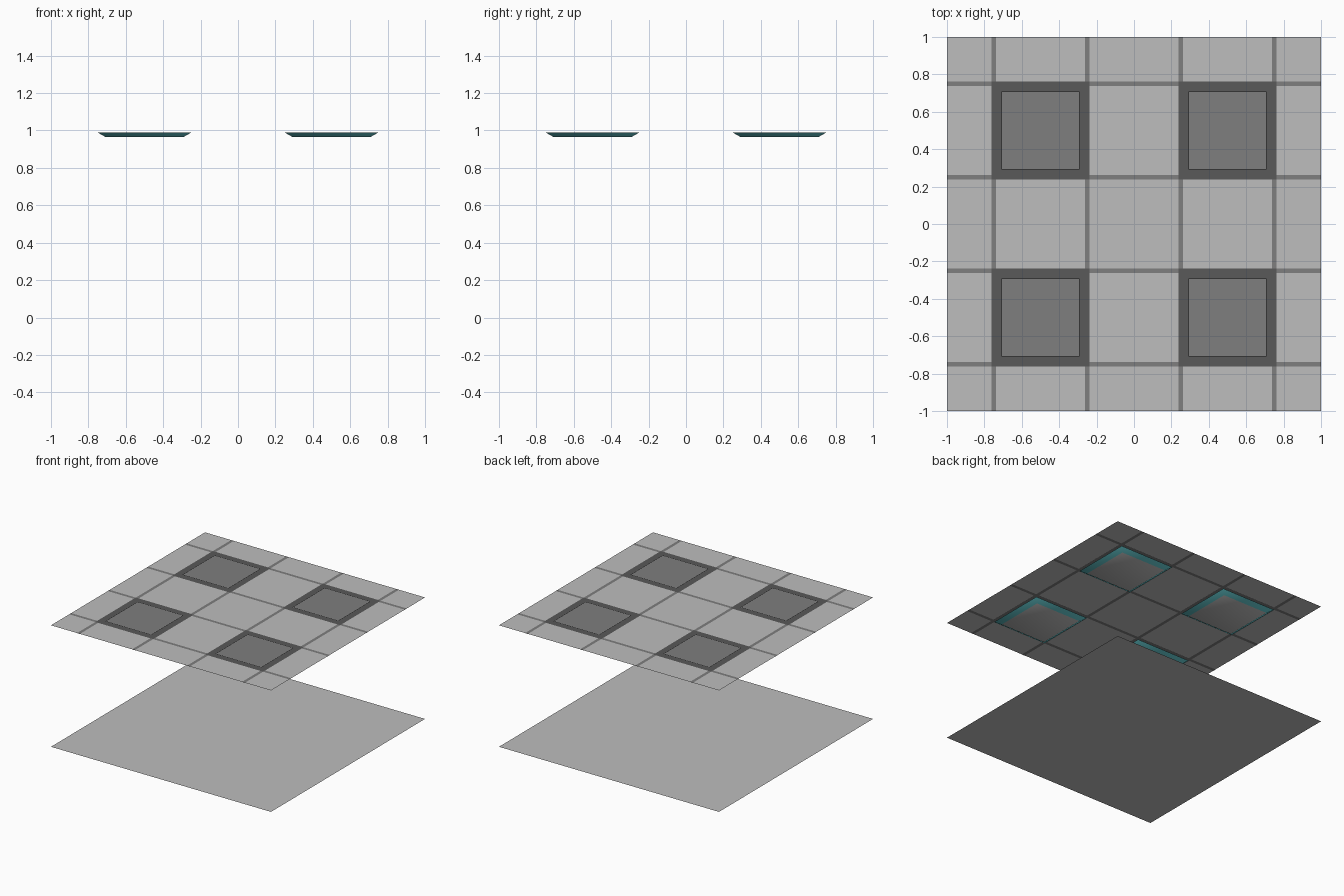
import bpy

if "Cube" in bpy.data.objects:
    bpy.data.objects.remove(bpy.data.objects["Cube"])

def mat(name, c):
    m = bpy.data.materials.new(name)
    m.diffuse_color = (*c, 1)
    m.use_nodes = True
    m.node_tree.nodes["Principled BSDF"].inputs["Base Color"].default_value = m.diffuse_color
    return m

LIGHT = mat("light grey", (0.51, 0.51, 0.51))
BAR = mat("bar grey", (0.21, 0.21, 0.21))
DARK = mat("dark grey", (0.10, 0.10, 0.10))
PANEL = mat("panel grey", (0.21, 0.21, 0.21))
BLACK = mat("black", (0.005, 0.005, 0.005))
TEAL = mat("teal", (0.13, 0.60, 0.64))

def mesh(name, verts, faces, mats):
    me = bpy.data.meshes.new(name)
    me.from_pydata(verts, [], faces)
    for m in mats:
        me.materials.append(m)
    ob = bpy.data.objects.new(name, me)
    bpy.context.collection.objects.link(ob)
    return ob

def sheets(name, rects, z, m, up=True):
    """Flat rectangles (x0, x1, y0, y1) at one height."""
    verts, faces = [], []
    for x0, x1, y0, y1 in rects:
        n = len(verts)
        verts += [(x0, y0, z), (x1, y0, z), (x1, y1, z), (x0, y1, z)]
        f = (n, n + 1, n + 2, n + 3)
        faces.append(f if up else f[::-1])
    return mesh(name, verts, faces, [m])

# floor
sheets("floor", [(-1, 1, -1, 1)], 0, LIGHT)

# ceiling grid: tiles between bars, four bays left for the lights
Z = 0.998
w = 0.013
grid = [-1, -0.75, -0.25, 0.25, 0.75, 1]
spans = [(a + (w if a > -1 else 0), b - (w if b < 1 else 0)) for a, b in zip(grid, grid[1:])]
cells = [(i, j) for i in range(5) for j in range(5)]
bays = [c for c in cells if c[0] in (1, 3) and c[1] in (1, 3)]

def rect(c, inset=0.0):
    return (grid[c[0]] + inset, grid[c[0] + 1] - inset,
            grid[c[1]] + inset, grid[c[1] + 1] - inset)

sheets("ceiling_tiles", [spans[i] + spans[j] for i, j in cells if (i, j) not in bays], Z, LIGHT)

# bars: darker where they border a light
plain, dark = [], []
for g in grid[1:5]:
    for k, s in enumerate(spans):
        out = dark if k in (1, 3) else plain
        out += [(g - w, g + w) + s, s + (g - w, g + w)]
    dark += [(g - w, g + w, h - w, h + w) for h in grid[1:5]]
sheets("bars", plain, Z, BAR)
sheets("bars_beside_lights", dark, Z, DARK)
sheets("bars_underside", plain + dark, Z - 0.001, BAR, up=False)

# back of each light: dark rim, thin black gap and inner plate
rims, gaps = [], []
def frame(out, c, a, b):
    x0, x1, y0, y1 = rect(c, a)
    u0, u1, v0, v1 = rect(c, b)
    out += [(x0, x1, y0, v0), (x0, x1, v1, y1), (x0, u0, v0, v1), (u1, x1, v0, v1)]
for c in bays:
    frame(rims, c, w, 0.041)
    frame(gaps, c, 0.041, 0.045)
sheets("light_rims", rims, Z, DARK)
sheets("light_gaps", gaps, Z, BLACK)
sheets("light_backs", [rect(c, 0.045) for c in bays], Z, PANEL)

# tapered diffusers hanging below, teal sides and smooth-shaded bottom
for n, c in enumerate(bays):
    verts = []
    for inset, z in ((0.002, 0.988), (0.043, 0.964)):
        x0, x1, y0, y1 = rect(c, inset)
        verts += [(x0, y0, z), (x1, y0, z), (x1, y1, z), (x0, y1, z)]
    faces = [(k, 4 + k, 4 + (k + 1) % 4, (k + 1) % 4) for k in range(4)] + [(7, 6, 5, 4)]
    ob = mesh(f"light_diffuser_{n + 1}", verts, faces, [TEAL, LIGHT])
    ob.data.polygons[4].material_index = 1
    for p in ob.data.polygons:
        p.use_smooth = True
